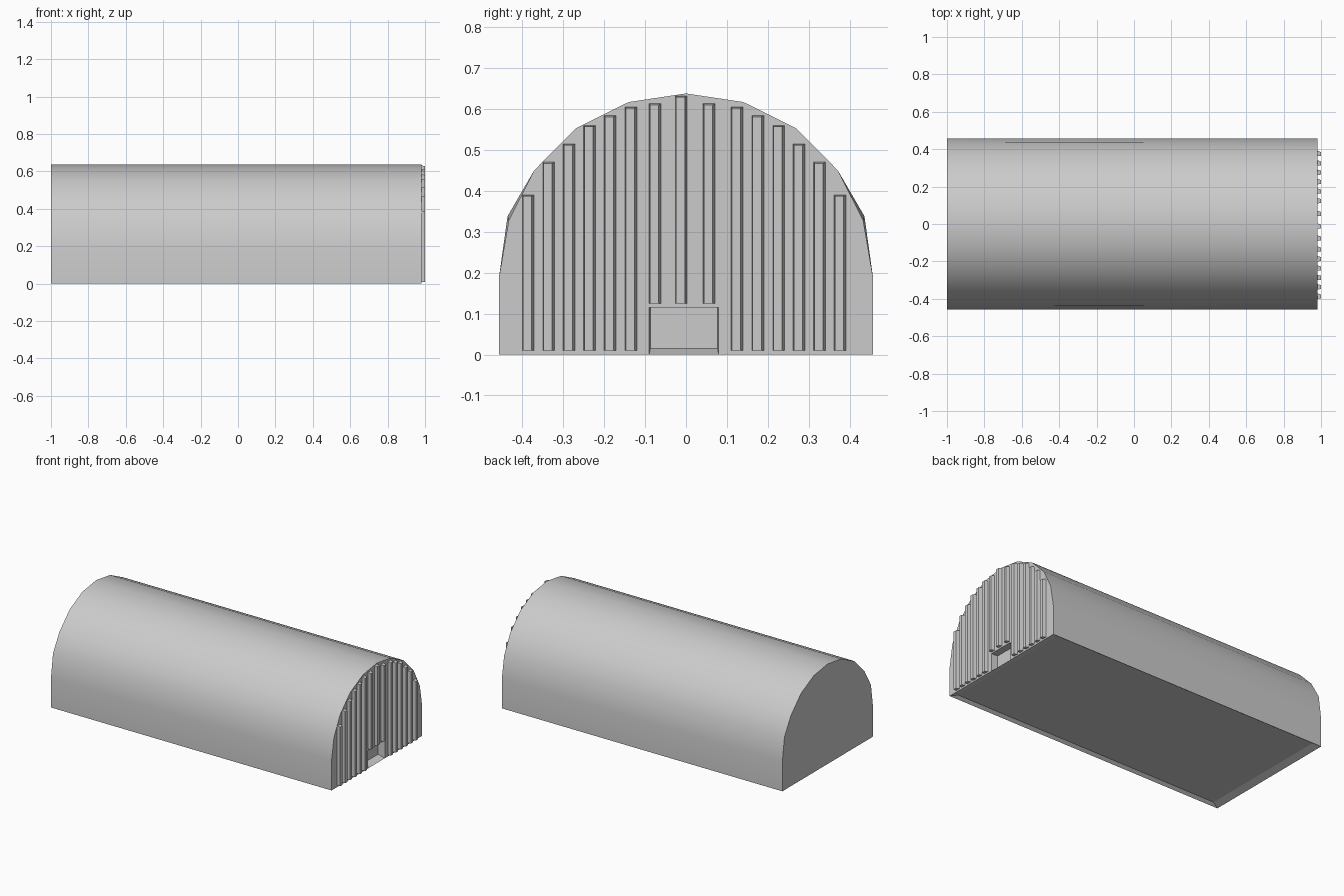
import bpy, bmesh

if "Cube" in bpy.data.objects:
    bpy.data.objects.remove(bpy.data.objects["Cube"])

BACK, FRONT = -1.0, 0.98
W = 0.457
INSET_X, INSET_Y, FLOOR_Z = 0.045, 0.02, 0.015


def finish(name, bm):
    me = bpy.data.meshes.new(name)
    bm.to_mesh(me)
    bm.free()
    ob = bpy.data.objects.new(name, me)
    bpy.context.collection.objects.link(ob)
    return ob


def arch(shoulder):
    """Half profile mirrored into a full arch, from +y base to -y base."""
    half = [(W, 0), (W, 0.188), shoulder, (0.371, 0.45), (0.269, 0.553), (0.14, 0.617)]
    return half + [(0, 0.638)] + [(-y, z) for y, z in reversed(half)]


def ring(bm, x, pts):
    return [bm.verts.new((x, y, z)) for y, z in pts]


REAR_ARCH, FRONT_ARCH = arch((0.436, 0.338)), arch((0.433, 0.328))

# Vaulted roof with smooth sides
bm = bmesh.new()
a, b = ring(bm, BACK, REAR_ARCH), ring(bm, FRONT, FRONT_ARCH)
for i in range(len(a) - 1):
    bm.faces.new((a[i], a[i + 1], b[i + 1], b[i])).smooth = True
bmesh.ops.reverse_faces(bm, faces=[f for f in bm.faces if f.normal.dot(f.calc_center_median()) < 0])
bm.normal_update()
if bm.faces[:][0].normal.y < 0:
    bmesh.ops.reverse_faces(bm, faces=bm.faces[:])
finish("vaulted_roof", bm)

# Flat rear wall
bm = bmesh.new()
bm.faces.new(reversed(ring(bm, BACK, REAR_ARCH)))
finish("rear_wall", bm)

# Front wall with a shallow doorway
bm = bmesh.new()
wall = ring(bm, FRONT, FRONT_ARCH)
door = ring(bm, FRONT, [(-0.09, 0), (-0.09, 0.115), (0.08, 0.115), (0.08, 0)])
panel = ring(bm, FRONT - INSET_X, [(-0.087, FLOOR_Z), (-0.087, 0.115), (0.077, 0.115), (0.077, FLOOR_Z)])
bm.faces.new(wall + door)
for i in range(3):
    bm.faces.new((door[i], door[i + 1], panel[i + 1], panel[i]))
bm.faces.new(reversed(panel))
finish("front_wall_with_doorway", bm)

# Underside: sloping rim up to an inset floor
bm = bmesh.new()
outer = [bm.verts.new((x, y, 0)) for x, y in
         ((BACK, -W), (BACK, W), (FRONT, W), (FRONT, -W))]
xb, xf, yi = BACK + INSET_X, FRONT - INSET_X, W - INSET_Y
inner = [bm.verts.new((x, y, FLOOR_Z)) for x, y in
         ((xb, -yi), (xb, yi), (xf, yi), (xf, -yi))]
bm.faces.new(inner)
for i in range(4):
    j = (i + 1) % 4
    bm.faces.new((outer[j], outer[i], inner[i], inner[j]))
finish("underside", bm)

# Front slats: left edge y, top z, bottom z
tops = [0.39, 0.47, 0.515, 0.56, 0.584, 0.605]
lefts = [-0.40, -0.35, -0.30, -0.25, -0.20, -0.149]
rights = [0.362, 0.312, 0.262, 0.212, 0.161, 0.11]
slats = [(y, t, 0.01) for y, t in zip(lefts + rights, tops + tops)]
slats += [(-0.09, 0.613, 0.125), (-0.026, 0.632, 0.125), (0.042, 0.613, 0.125)]

bm = bmesh.new()
for y, top, low in slats:
    sec = [(FRONT, y), (1.0, y + 0.002), (1.0, y + 0.023), (FRONT, y + 0.029)]
    lo = [bm.verts.new((x, v, low)) for x, v in sec]
    hi = [bm.verts.new((x, v, top - (0.003 if x > FRONT else 0))) for x, v in sec]
    for i in range(4):
        j = (i + 1) % 4
        bm.faces.new((lo[i], lo[j], hi[j], hi[i]))
    bm.faces.new(lo)
    bm.faces.new(hi)
bmesh.ops.recalc_face_normals(bm, faces=bm.faces)
finish("front_slats", bm)
